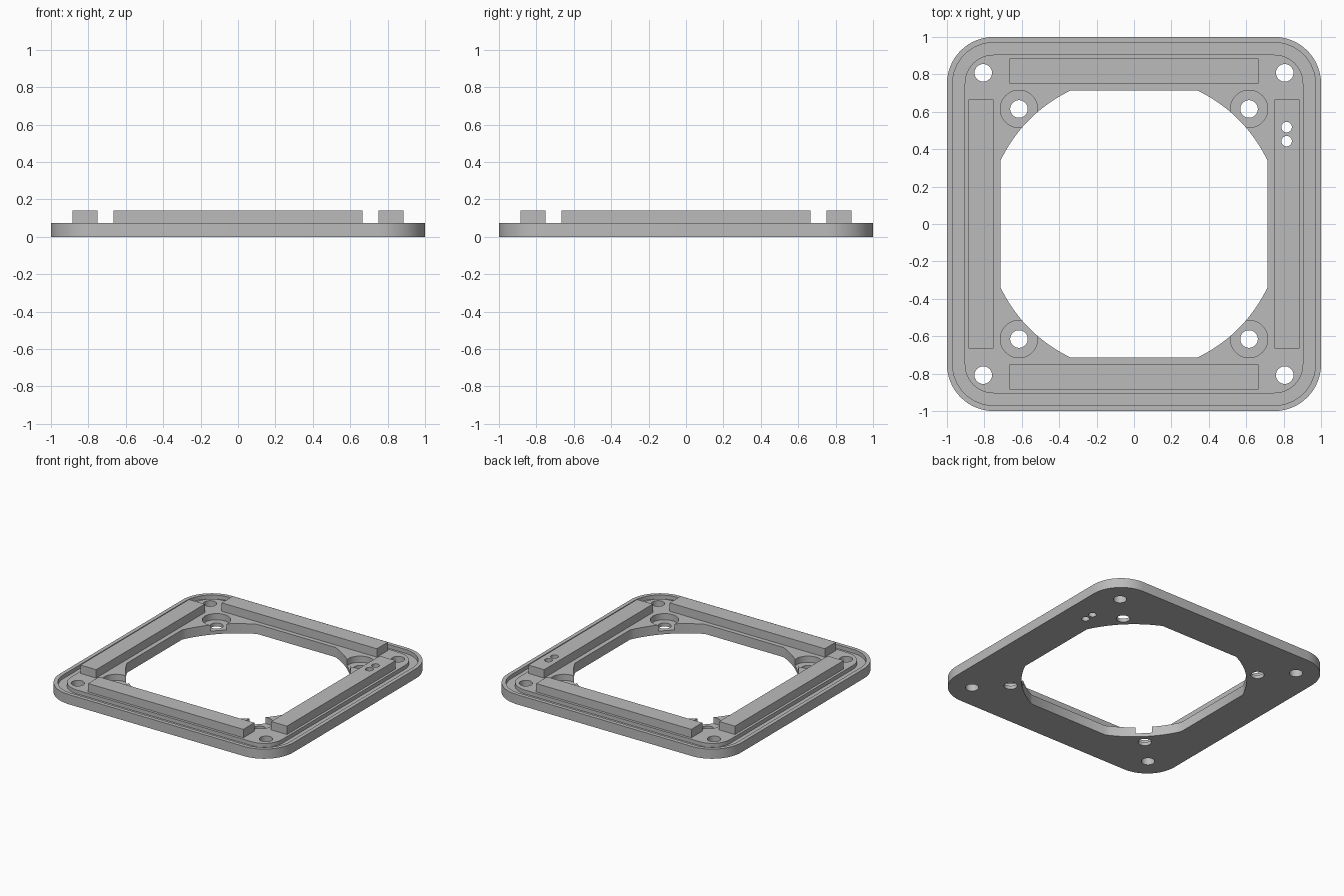
import bpy
import bmesh
from math import cos, sin, pi, radians, sqrt, atan2

cube = bpy.data.objects.get("Cube")
if cube:
    bpy.data.objects.remove(cube, do_unlink=True)

PLATE_TOP, BAR_TOP = 0.075, 0.14
GROOVE_FLOOR, RECESS_FLOOR = 0.045, 0.027
BELOW, ABOVE = -0.1, 0.3

grey = bpy.data.materials.new("plain grey")
grey.use_nodes = True
colour = (0.5, 0.5, 0.5, 1)
grey.diffuse_color = colour
grey.node_tree.nodes["Principled BSDF"].inputs["Base Color"].default_value = colour


def prism(name, outline, z0, z1):
    """Extrude a flat outline from z0 up to z1."""
    bm = bmesh.new()
    face = bm.faces.new([bm.verts.new((x, y, z0)) for x, y in outline])
    new = bmesh.ops.extrude_face_region(bm, geom=[face])["geom"]
    bmesh.ops.translate(bm, vec=(0, 0, z1 - z0),
                        verts=[v for v in new if isinstance(v, bmesh.types.BMVert)])
    bmesh.ops.recalc_face_normals(bm, faces=bm.faces)
    mesh = bpy.data.meshes.new(name)
    bm.to_mesh(mesh)
    bm.free()
    mesh.materials.append(grey)
    obj = bpy.data.objects.new(name, mesh)
    bpy.context.collection.objects.link(obj)
    return obj


def arc(cx, cy, r, a0, a1, n):
    return [(cx + r * cos(a0 + (a1 - a0) * i / n), cy + r * sin(a0 + (a1 - a0) * i / n))
            for i in range(n + 1)]


def circle(cx, cy, r, n=48):
    return arc(cx, cy, r, 0, 2 * pi, n)[:-1]


def rounded_square(half, r):
    c = half - r
    pts = []
    for k, (sx, sy) in enumerate([(1, 1), (-1, 1), (-1, -1), (1, -1)]):
        pts += arc(sx * c, sy * c, r, k * pi / 2, (k + 1) * pi / 2, 16)
    return pts


def rectangle(x0, x1, y0, y1):
    return [(x0, y0), (x1, y0), (x1, y1), (x0, y1)]


def apply_boolean(target, cutter):
    """Cut the cutter out of the target, then discard the cutter."""
    cutter.hide_render = True
    mod = target.modifiers.new("cut", 'BOOLEAN')
    mod.operation = 'DIFFERENCE'
    mod.solver = 'EXACT'
    mod.object = cutter
    bpy.context.view_layer.objects.active = target
    bpy.ops.object.modifier_apply(modifier=mod.name)
    bpy.data.objects.remove(cutter, do_unlink=True)


def drill(target, x, y, r, floor=BELOW):
    apply_boolean(target, prism("drill", circle(x, y, r), floor, ABOVE))


# Base plate with rounded corners
plate = prism("base_plate", rounded_square(1, 0.25), 0, PLATE_TOP)

# Seal groove running round the rim
ring = prism("groove_cutter", rounded_square(0.97, 0.22), GROOVE_FLOOR, ABOVE)
apply_boolean(ring, prism("groove_core", rounded_square(0.905, 0.155), BELOW, ABOVE + 0.1))
apply_boolean(plate, ring)

# Central opening: a circle trimmed by a square
half, radius = 0.715, 0.79
start = atan2(sqrt(radius ** 2 - half ** 2), half)
opening = []
for k in range(4):
    turn = k * pi / 2
    opening += arc(0, 0, radius, turn + start, turn + pi / 2 - start, 16)
apply_boolean(plate, prism("opening_cutter", opening, BELOW, ABOVE))

# Corner holes and counterbored screw holes
for sx in (-1, 1):
    for sy in (-1, 1):
        drill(plate, sx * 0.806, sy * 0.808, 0.047)
        drill(plate, sx * 0.615, sy * 0.615, 0.1, RECESS_FLOOR)
        drill(plate, sx * 0.615, sy * 0.615, 0.047)

# Raised bars along the four sides
near, far, length = 0.75, 0.885, 0.665
bars = [
    prism("front_bar", rectangle(-length, length, -far, -near), PLATE_TOP, BAR_TOP),
    prism("back_bar", rectangle(-length, length, near, far), PLATE_TOP, BAR_TOP),
    prism("right_bar", rectangle(-far, -near, -length, length), PLATE_TOP, BAR_TOP),
    prism("left_bar", rectangle(near, far, -length, length), PLATE_TOP, BAR_TOP),
]

# Pair of small cable holes through the left bar and the plate
for y in (0.443, 0.518):
    for part in (plate, bars[3]):
        drill(part, 0.816, y, 0.028)

# Smooth the curved walls while keeping edges sharp
bpy.ops.object.select_all(action='DESELECT')
for obj in [plate] + bars:
    obj.select_set(True)
bpy.context.view_layer.objects.active = plate
bpy.ops.object.shade_smooth_by_angle(angle=radians(30))
